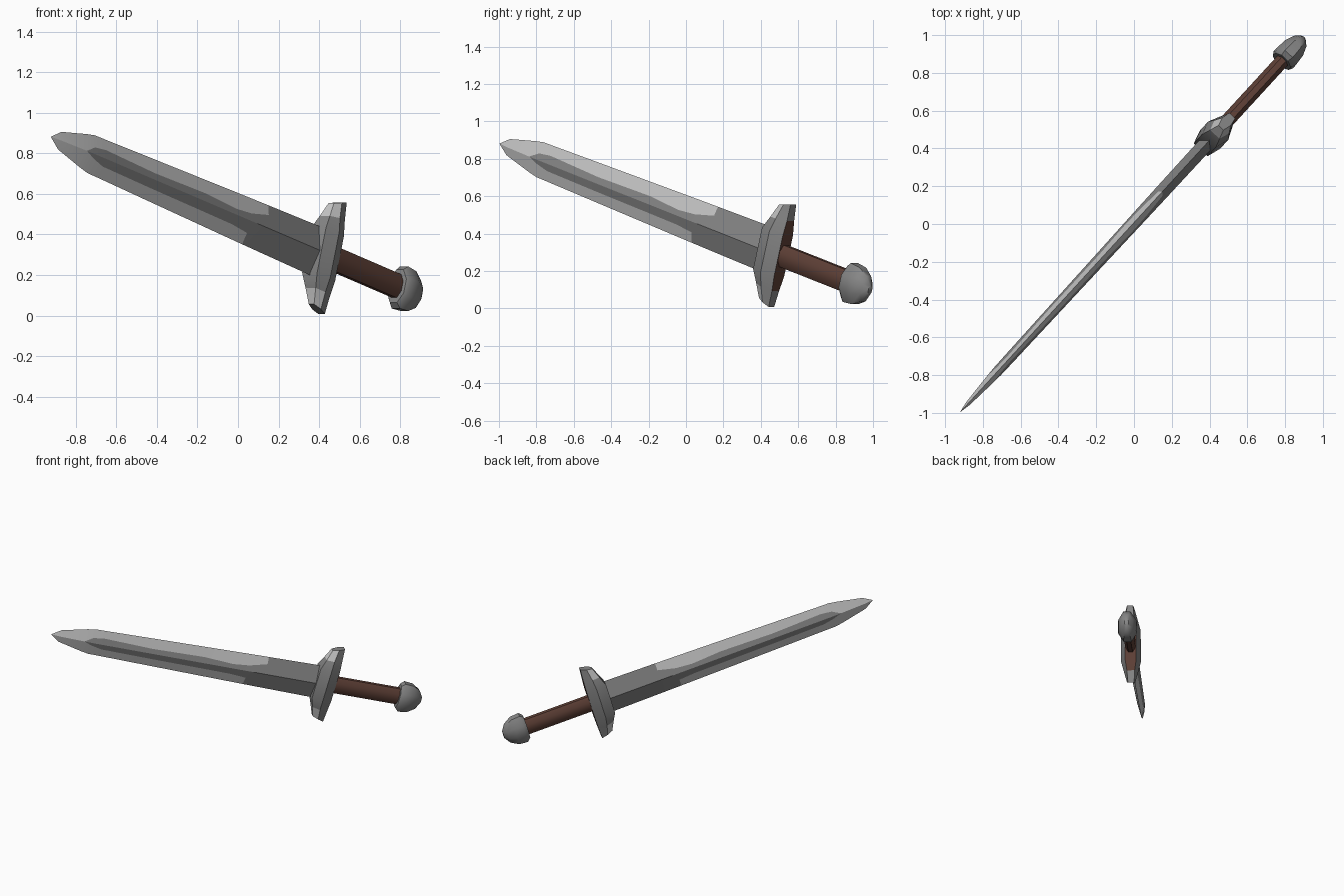
import bpy, bmesh, math
from mathutils import Vector

if "Cube" in bpy.data.objects:
    bpy.data.objects.remove(bpy.data.objects["Cube"])

# Sword frame: t runs tip -> pommel, s is blade thickness, w is blade width
T = Vector((0.649, 0.7075, -0.280)).normalized()
S = Vector((0.737, -0.676, 0)).normalized()
W = S.cross(T).normalized()
if W.z < 0:
    W = -W
ORIGIN = Vector((0.367, 0.408, 0.325))


def material(name, rgb):
    m = bpy.data.materials.new(name)
    m.diffuse_color = (*rgb, 1)
    m.use_nodes = True
    m.node_tree.nodes["Principled BSDF"].inputs["Base Color"].default_value = m.diffuse_color
    return m


STEEL = material("dark_steel", (0.24, 0.24, 0.24))
BRIGHT = material("bright_steel", (0.58, 0.58, 0.58))
LEATHER = material("brown_leather", (0.115, 0.052, 0.038))


def loft(name, rings, mats, rule=None, angle=30):
    """Skin closed rings of (t, s, w) points; rule(station, segment) picks the colour."""
    bm = bmesh.new()
    rows = [[bm.verts.new(ORIGIN + T * t + S * s + W * w) for t, s, w in r] for r in rings]
    n = len(rows[0])
    for i in range(len(rows) - 1):
        for j in range(n):
            k = (j + 1) % n
            f = bm.faces.new((rows[i][j], rows[i][k], rows[i + 1][k], rows[i + 1][j]))
            f.material_index = rule(i, j) if rule else 0
    bm.faces.new(rows[0][::-1])
    bm.faces.new(rows[-1])
    bmesh.ops.remove_doubles(bm, verts=bm.verts, dist=0.0005)
    bmesh.ops.recalc_face_normals(bm, faces=bm.faces)
    me = bpy.data.meshes.new(name)
    bm.to_mesh(me)
    bm.free()
    for m in mats:
        me.materials.append(m)
    ob = bpy.data.objects.new(name, me)
    bpy.context.collection.objects.link(ob)
    bpy.ops.object.select_all(action='DESELECT')
    ob.select_set(True)
    bpy.context.view_layer.objects.active = ob
    bpy.ops.object.shade_smooth_by_angle(angle=math.radians(angle))
    return ob


def oval(t, s, w, n=8):
    return [(t, s * math.cos(2 * math.pi * (i + 0.5) / n) / math.cos(math.pi / n),
             w * math.sin(2 * math.pi * (i + 0.5) / n) / math.cos(math.pi / n)) for i in range(n)]


# Blade: diamond section; (t, half width, half thickness, upper and lower edge of the dark centre)
stations = [(-1.987, 0.0, 0.0, 0, 0), (-1.92, 0.045, 0.012, 0, 0), (-1.74, 0.086, 0.024, 0, 0),
            (-1.68, 0.097, 0.027, 0.035, 0.022), (-1.60, 0.098, 0.028, 0.045, 0.04),
            (-1.23, 0.105, 0.031, 0.034, 0.045), (-0.84, 0.112, 0.034, 0.042, 0.048),
            (-0.62, 0.116, 0.036, 0.03, 0.05), (-0.50, 0.118, 0.037, 0.04, 0.06),
            (-0.37, 0.12, 0.038, 0.07, 0.06), (0.06, 0.126, 0.04, 0.07, 0.06)]


def blade_ring(t, hw, th, up, low):
    def depth(f):
        return th * (1 - f / hw) if hw else 0
    a, b = depth(up), depth(low)
    return [(t, 0, hw), (t, a, up), (t, th, 0), (t, b, -low),
            (t, 0, -hw), (t, -b, -low), (t, -th, 0), (t, -a, up)]


def blade_rule(i, j):
    t = (stations[i][0] + stations[i + 1][0]) / 2
    upper, lower = j in (0, 7), j in (3, 4)
    return int(t < -1.74 or (upper and t < -0.37) or (lower and t < -0.50))


loft("blade", [blade_ring(*st) for st in stations], [STEEL, BRIGHT], blade_rule, 8)

# Guard: six-sided section lofted across the width
# (w on blade side, w on grip side, t front, t middle, t back, half thickness front, middle, back)
half = [(0.26, 0.286, 0.068, 0.11, 0.152, 0.018, 0.03, 0.022),
        (0.185, 0.195, 0.04, 0.095, 0.157, 0.034, 0.052, 0.028),
        (0.115, 0.115, 0.012, 0.088, 0.160, 0.05, 0.072, 0.04)]
sections = [(-a, -b, *r) for a, b, *r in half] + [(a, b, *r) for a, b, *r in half[::-1]]


def guard_ring(w0, w1, t0, tm, t1, h0, hm, h1):
    wm = (w0 + w1) / 2
    return [(t0, -h0, w0), (t0, h0, w0), (tm, hm, wm), (t1, h1, w1), (t1, -h1, w1), (tm, -hm, wm)]


def guard_rule(i, j):
    if j == 3 and i in (1, 2, 3):
        return 2          # leather patch around the grip
    return 1 if j in (0, 1, 5) and i in (0, 4) else 0   # worn bright ends


loft("guard", [guard_ring(*s) for s in sections], [STEEL, BRIGHT, LEATHER], guard_rule, 35)

# Grip
loft("grip", [oval(0.14, 0.037, 0.06), oval(0.66, 0.037, 0.06)], [LEATHER], angle=50)

# Pommel: flattened dome
profile = [(0.64, 0.056, 0.085), (0.665, 0.068, 0.108), (0.73, 0.062, 0.102),
           (0.785, 0.042, 0.07), (0.815, 0.015, 0.025)]
loft("pommel", [oval(*p) for p in profile], [STEEL], angle=40)
